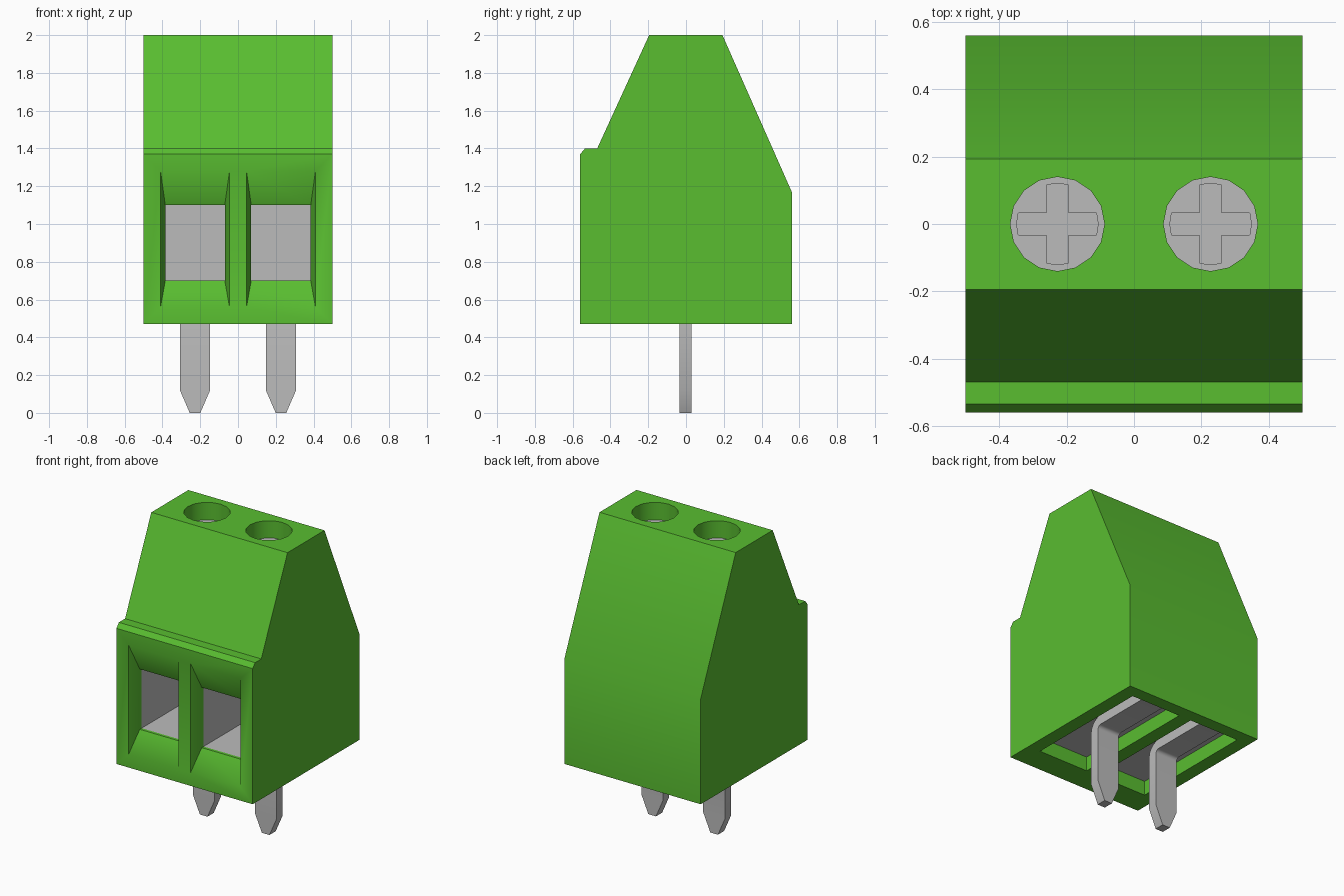
import bpy, bmesh, math

cube = bpy.data.objects.get("Cube")
if cube:
    bpy.data.objects.remove(cube, do_unlink=True)


def material(name, color):
    m = bpy.data.materials.new(name)
    m.use_nodes = True
    m.diffuse_color = color
    m.node_tree.nodes["Principled BSDF"].inputs["Base Color"].default_value = color
    return m


green = material("green plastic", (0.1, 0.51, 0.03, 1))
metal = material("grey metal", (0.5, 0.5, 0.5, 1))


def loft(name, rings, mat=None):
    """Join matching rings of points into a closed solid."""
    bm = bmesh.new()
    loops = [[bm.verts.new(p) for p in ring] for ring in rings]
    n = len(loops[0])
    for a, b in zip(loops, loops[1:]):
        for i in range(n):
            j = (i + 1) % n
            bm.faces.new((a[i], a[j], b[j], b[i]))
    bm.faces.new(loops[0])
    bm.faces.new(loops[-1])
    bmesh.ops.recalc_face_normals(bm, faces=bm.faces)
    mesh = bpy.data.meshes.new(name)
    bm.to_mesh(mesh)
    bm.free()
    ob = bpy.data.objects.new(name, mesh)
    bpy.context.collection.objects.link(ob)
    if mat:
        mesh.materials.append(mat)
    return ob


def rect(cx, hw, y, z0, z1):
    return [(cx - hw, y, z0), (cx + hw, y, z0), (cx + hw, y, z1), (cx - hw, y, z1)]


def box(name, cx, hw, y0, y1, z0, z1, mat=None):
    return loft(name, [rect(cx, hw, y0, z0, z1), rect(cx, hw, y1, z0, z1)], mat)


def prism(name, outline, cx, z0, z1, mat=None):
    return loft(name, [[(cx + x, y, z) for x, y in outline] for z in (z0, z1)], mat)


def activate(ob):
    bpy.ops.object.select_all(action='DESELECT')
    ob.select_set(True)
    bpy.context.view_layer.objects.active = ob


def cut(ob, cutter):
    cutter.hide_render = True
    mod = ob.modifiers.new("cut", 'BOOLEAN')
    mod.operation = 'DIFFERENCE'
    mod.solver = 'EXACT'
    mod.object = cutter
    activate(ob)
    bpy.ops.object.modifier_apply(modifier=mod.name)
    bpy.data.objects.remove(cutter, do_unlink=True)


def smooth(ob):
    activate(ob)
    bpy.ops.object.shade_smooth_by_angle(angle=math.radians(30))


# Housing: side profile extruded across the width
profile = [(-0.56, 0.47), (-0.56, 1.37), (-0.535, 1.4), (-0.47, 1.4),
           (-0.195, 2.0), (0.193, 2.0), (0.56, 1.17), (0.56, 0.47)]
housing = loft("housing", [[(x, y, z) for y, z in profile] for x in (-0.5, 0.5)], green)

circle = [(0.14 * math.cos(math.tau * i / 16), 0.14 * math.sin(math.tau * i / 16))
          for i in range(16)]

# Cross-shaped screw slot: one arm turned four times
arm = [(0.116, -0.033), (0.121, 0.0), (0.116, 0.033), (0.033, 0.033)]
cross = []
for c, s in ((1, 0), (0, 1), (-1, 0), (0, -1)):
    cross += [(x * c - y * s, x * s + y * c) for x, y in arm]

# Pin sections: front point, back point (y, z) and half width, from the tip up
pin_path = [((-0.035, 0.0), (0.03, 0.0), 0.028),
            ((-0.035, 0.12), (0.03, 0.12), 0.08)]
for k in range(6):
    a = math.pi - k * math.pi / 10
    ca, sa = math.cos(a), math.sin(a)
    pin_path.append(((0.055 + 0.09 * ca, 0.475 + 0.09 * sa),
                     (0.055 + 0.025 * ca, 0.475 + 0.025 * sa), 0.08))
pin_path.append(((0.45, 0.565), (0.45, 0.5), 0.08))

for side, cx in (("right", -0.2275), ("left", 0.2275)):
    # Wire funnel, its throat, the clamp chamber, the underside recess, the screw hole
    cut(housing, loft("funnel_cutter", [rect(cx, 0.18875, -0.58, 0.525, 1.325),
                                        rect(cx, 0.1575, -0.48, 0.7, 1.1)]))
    cut(housing, box("throat_cutter", cx, 0.1575, -0.49, -0.42, 0.7, 1.1))
    cut(housing, box("chamber_cutter", cx, 0.1825, -0.46, 0.476, 0.565, 1.2))
    cut(housing, box("recess_cutter", cx, 0.1825, -0.39, 0.476, 0.4, 0.6))
    cut(housing, prism("screw_hole_cutter", circle, cx, 1.7, 2.1))

    # Metal clamp with a wire pocket open at the front
    clamp = box(side + "_clamp", cx, 0.1825, -0.46, 0.476, 0.565, 1.2, metal)
    cut(clamp, box("pocket_cutter", cx, 0.1575, -0.5, 0.3, 0.7, 1.1))

    # Sunken screw with a cross slot
    screw = prism(side + "_screw", circle, cx, 1.7, 1.885, metal)
    cut(screw, prism("slot_cutter", cross, cx, 1.83, 1.95))
    smooth(screw)

    # Bent solder pin with a tapered tip
    pin = loft(side + "_pin",
               [[(cx - w, *f), (cx + w, *f), (cx + w, *b), (cx - w, *b)]
                for f, b, w in pin_path], metal)
    smooth(pin)

smooth(housing)
